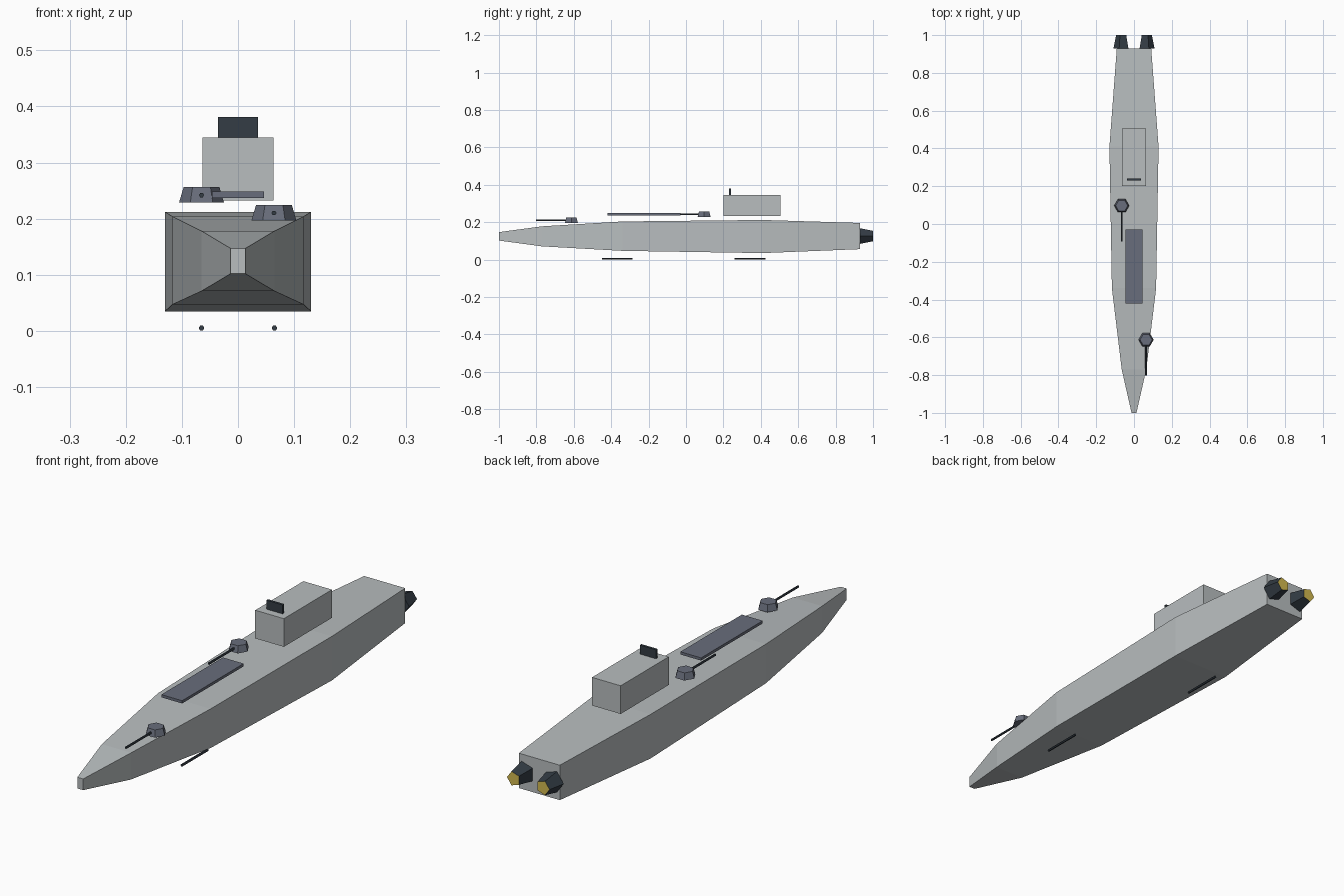
import bpy
import bmesh
from math import pi
from mathutils import Matrix

if "Cube" in bpy.data.objects:
    bpy.data.objects.remove(bpy.data.objects["Cube"], do_unlink=True)


def material(name, rgb):
    mat = bpy.data.materials.new(name)
    mat.use_nodes = True
    mat.diffuse_color = (*rgb, 1)
    mat.node_tree.nodes["Principled BSDF"].inputs["Base Color"].default_value = (*rgb, 1)
    return mat


HULL = material("pale grey", (0.48, 0.51, 0.52))
GUN = material("slate grey", (0.14, 0.155, 0.20))
DARK = material("dark steel", (0.033, 0.045, 0.058))
GLOW = material("yellow exhaust", (0.65, 0.49, 0.08))


def finish(name, bm, *mats):
    bmesh.ops.recalc_face_normals(bm, faces=bm.faces)
    mesh = bpy.data.meshes.new(name)
    bm.to_mesh(mesh)
    bm.free()
    for mat in mats:
        mesh.materials.append(mat)
    obj = bpy.data.objects.new(name, mesh)
    bpy.context.collection.objects.link(obj)
    return obj


def box(name, low, high, mat):
    bm = bmesh.new()
    bmesh.ops.create_cube(bm, size=1)
    for v in bm.verts:
        v.co = [(a + b) / 2 + c * (b - a) for a, b, c in zip(low, high, v.co)]
    return finish(name, bm, mat)


def frustum(name, sides, r1, r2, depth, matrix, *mats, cap=False):
    bm = bmesh.new()
    bmesh.ops.create_cone(bm, cap_ends=True, segments=sides, radius1=r1,
                          radius2=r2, depth=depth)
    # Start with a corner pointing along +x
    corner = max(bm.verts, key=lambda v: v.co.y)
    turn = -pi / 2 if abs(corner.co.x) < 1e-5 else 0
    bmesh.ops.rotate(bm, verts=bm.verts, matrix=Matrix.Rotation(turn, 3, 'Z'))
    if cap:
        for f in bm.faces:
            f.material_index = int(all(v.co.z > 0 for v in f.verts))
    bm.transform(matrix)
    return finish(name, bm, *mats)


def rod(name, x, z, y1, y2, radius=0.0045):
    place = Matrix.Translation((x, (y1 + y2) / 2, z)) @ Matrix.Rotation(pi / 2, 4, 'X')
    frustum(name, 6, radius, radius, y2 - y1, place, DARK)


# Hull: rectangular sections (y, half width, bottom, top) joined bow to stern
sections = [(-1, 0.013, 0.102, 0.147), (-0.77, 0.065, 0.071, 0.178),
            (-0.34, 0.117, 0.047, 0.204), (0.41, 0.13, 0.035, 0.212),
            (0.93, 0.091, 0.056, 0.196)]
bm = bmesh.new()
rings = [[bm.verts.new(p) for p in ((-w, y, lo), (w, y, lo), (w, y, hi), (-w, y, hi))]
         for y, w, lo, hi in sections]
for a, b in zip(rings, rings[1:]):
    for i in range(4):
        j = (i + 1) % 4
        bm.faces.new((a[i], a[j], b[j], b[i]))
bm.faces.new(rings[0])
bm.faces.new(rings[-1])
finish("hull", bm, HULL)

# Deck structures
box("superstructure", (-0.0635, 0.2, 0.232), (0.0635, 0.505, 0.345), HULL)
box("sensor_panel", (-0.036, 0.231, 0.345), (0.036, 0.241, 0.381), DARK)
box("deck_hatch", (-0.046, -0.42, 0.237), (0.046, -0.03, 0.248), GUN)

# Gun turrets with forward barrels
for name, x, y, z in (("front", 0.064, -0.613, 0.197), ("rear", -0.065, 0.097, 0.229)):
    frustum(name + "_turret", 6, 0.04, 0.032, 0.027,
            Matrix.Translation((x, y, z + 0.0135)), GUN)
    rod(name + "_barrel", x, z + 0.013, y - 0.19, y)

# Rods under the hull
rod("front_keel_rod", 0.065, 0.005, -0.45, -0.285, 0.005)
rod("rear_keel_rod", -0.065, 0.005, 0.26, 0.425, 0.005)

# Mirrored five-sided thrusters with bright ends
for name, side in (("left", 1), ("right", -1)):
    place = (Matrix.Translation((side * 0.065, 0.965, 0.126))
             @ Matrix.Scale(side, 4, (1, 0, 0)) @ Matrix.Rotation(-pi / 2, 4, 'X'))
    frustum(name + "_thruster", 5, 0.0436, 0.0295, 0.07, place, DARK, GLOW, cap=True)
